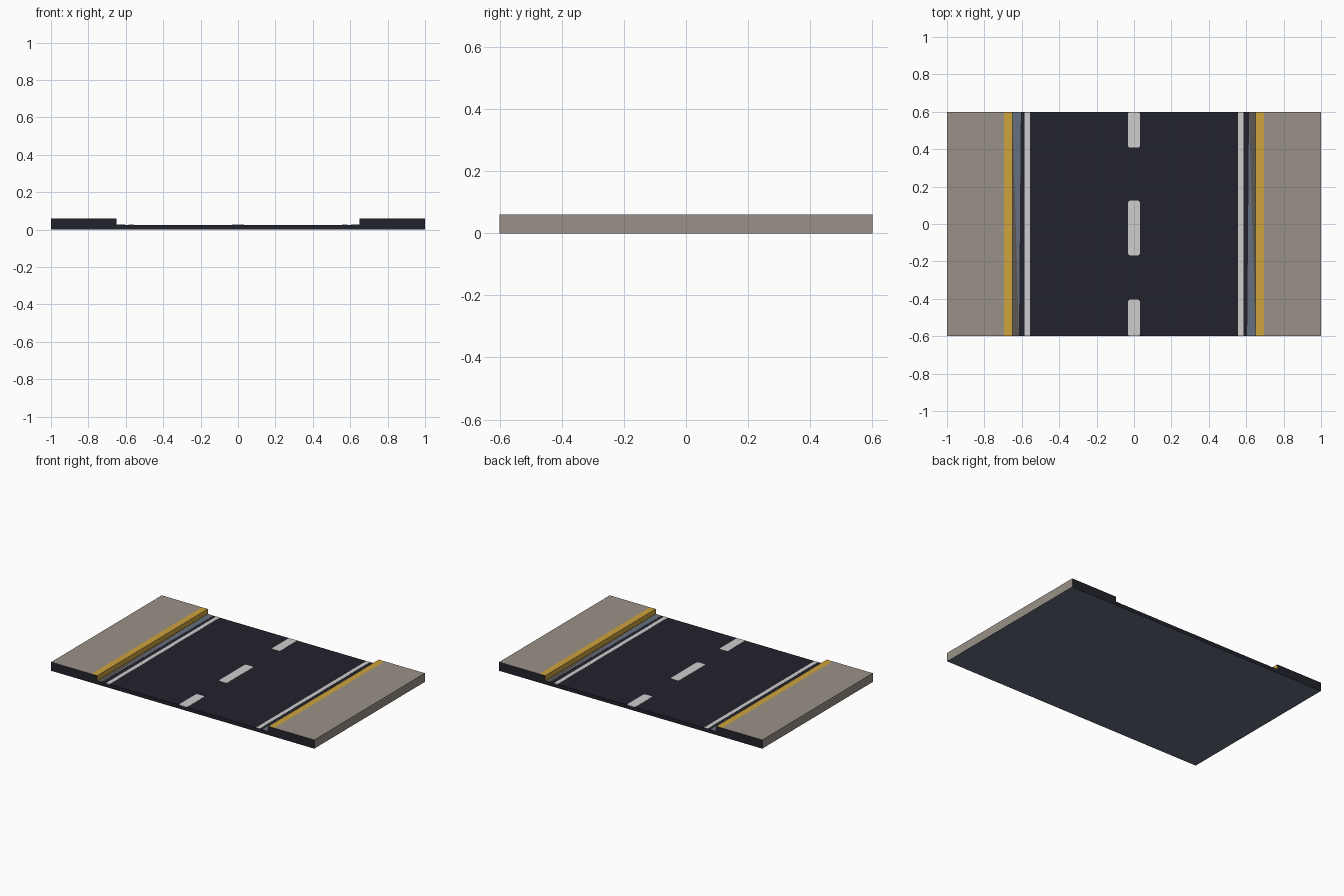
import bpy, bmesh

if "Cube" in bpy.data.objects:
    bpy.data.objects.remove(bpy.data.objects["Cube"])


def srgb(r, g, b):
    def lin(c):
        c /= 255
        return c / 12.92 if c <= 0.04045 else ((c + 0.055) / 1.055) ** 2.4
    return (lin(r), lin(g), lin(b), 1)


def material(name, rgb):
    m = bpy.data.materials.new(name)
    m.diffuse_color = srgb(*rgb)
    m.use_nodes = True
    m.node_tree.nodes["Principled BSDF"].inputs["Base Color"].default_value = m.diffuse_color
    return m


asphalt = material("asphalt", (34, 34, 44))
paving = material("paving", (153, 145, 135))
yellow = material("curb yellow", (205, 163, 60))
white = material("line white", (205, 205, 205))
slate = material("slate", (102, 110, 128))
grime = material("gutter grey", (92, 88, 82))

L = 0.6        # half length of the road piece
ROAD = 0.025   # road surface height
TOP = 0.06     # pavement height


def finish(name, bm, mats):
    bmesh.ops.recalc_face_normals(bm, faces=bm.faces)
    me = bpy.data.meshes.new(name)
    bm.to_mesh(me)
    bm.free()
    for m in mats:
        me.materials.append(m)
    ob = bpy.data.objects.new(name, me)
    bpy.context.collection.objects.link(ob)
    return ob


def plate(name, pts, z0, z1, mat):
    """Flat outline in the xy plane, extruded from z0 up to z1."""
    bm = bmesh.new()
    f = bm.faces.new([bm.verts.new((x, y, z0)) for x, y in pts])
    r = bmesh.ops.extrude_face_region(bm, geom=[f])
    verts = [v for v in r["geom"] if isinstance(v, bmesh.types.BMVert)]
    bmesh.ops.translate(bm, verts=verts, vec=(0, 0, z1 - z0))
    return finish(name, bm, [mat])


def rect(x0, x1, y0, y1, c=0.0):
    """Rectangle outline with corners clipped by c."""
    if not c:
        return [(x0, y0), (x1, y0), (x1, y1), (x0, y1)]
    return [(x0 + c, y0), (x1 - c, y0), (x1, y0 + c), (x1, y1 - c),
            (x1 - c, y1), (x0 + c, y1), (x0, y1 - c), (x0, y0 + c)]


# Road body: cross-section with raised pavements, extruded along y
half = [(0.65, ROAD), (0.65, TOP), (0.695, TOP), (1, TOP), (1, 0)]
profile = half + [(-x, z) for x, z in reversed(half)]
bm = bmesh.new()
cap = bm.faces.new([bm.verts.new((x, -L, z)) for x, z in profile])
r = bmesh.ops.extrude_face_region(bm, geom=[cap])
bmesh.ops.translate(bm, vec=(0, 2 * L, 0),
                    verts=[v for v in r["geom"] if isinstance(v, bmesh.types.BMVert)])
bmesh.ops.recalc_face_normals(bm, faces=bm.faces)
for f in bm.faces:
    c = f.calc_center_median()
    if abs(f.normal.y) > 0.5:
        f.material_index = 0                      # cut ends
    elif f.normal.z < -0.5:
        f.material_index = 3                      # underside
    elif abs(c.x) > 0.7:
        f.material_index = 1                      # pavement top and outer side
    elif abs(c.x) > 0.64:
        f.material_index = 2                      # curb edge
finish("road_and_pavements", bm, [asphalt, paving, yellow, slate])

# Gutters (each split diagonally) and edge lines, turned 180 degrees per side
for side, s in (("left", -1), ("right", 1)):
    def turn(pts):
        return [(-s * x, -s * y) for x, y in pts]
    plate(side + "_gutter_slate", turn([(-0.65, L), (-0.615, -L), (-0.605, -L), (-0.605, L)][:2] + [(-0.605, L)]),
          ROAD - 0.002, ROAD + 0.001, slate)
    plate(side + "_gutter_grey", turn([(-0.65, L), (-0.65, -L), (-0.615, -L)]),
          ROAD - 0.002, ROAD + 0.001, grime)
    plate(side + "_edge_line", turn(rect(-0.585, -0.557, -L, L)),
          ROAD - 0.002, ROAD + 0.001, white)

# Centre dashes
for i, (y0, y1) in enumerate([(-L, -0.405), (-0.168, 0.125), (0.408, L)]):
    plate(f"centre_dash_{i + 1}", rect(-0.032, 0.032, y0, y1, 0.008),
          ROAD - 0.002, ROAD + 0.001, white)
